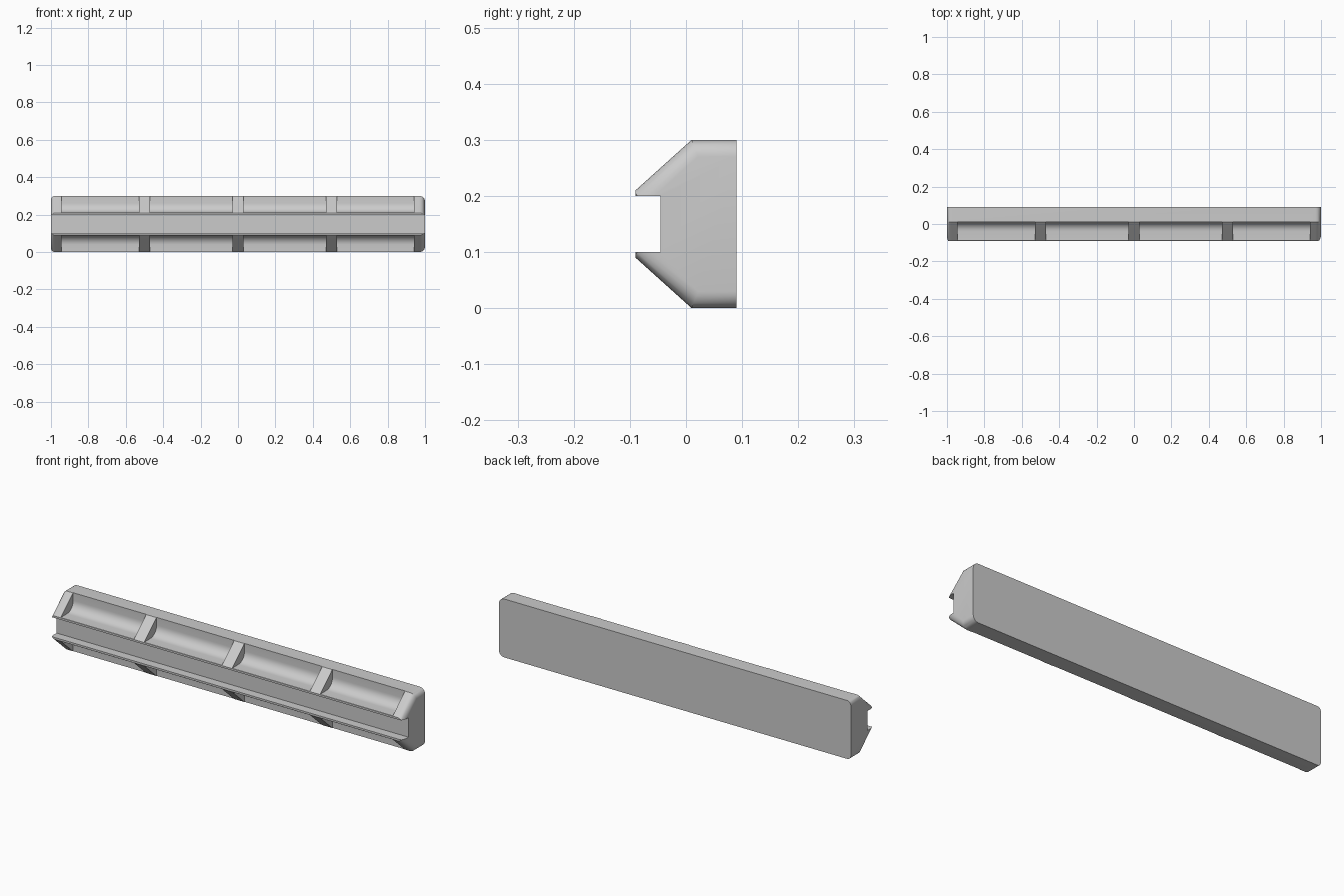
import bpy, bmesh
from math import sin, cos, pi

if "Cube" in bpy.data.objects:
    bpy.data.objects.remove(bpy.data.objects["Cube"])

MID = 0.15  # the section mirrors about this height


def section(d):
    """Slotted bar section (y, z) with its outer faces inset by d."""
    tip_y, tip_z = -0.09, 0.21 - 1.345 * d
    if tip_z < 0.201:
        tip_y += (0.201 - tip_z) / 0.9
        tip_z = 0.201
    upper = [(0.09, 0.3 - d), (0.01 + 0.383 * d, 0.3 - d), (tip_y, tip_z),
             (tip_y, 0.2), (-0.045, 0.2)]
    return upper + [(y, 2 * MID - z) for y, z in reversed(upper)]


def loft(name, stations):
    """Skin a list of (x, section points) and cap both ends."""
    bm = bmesh.new()
    rings = [[bm.verts.new((x, y, z)) for y, z in pts] for x, pts in stations]
    n = len(rings[0])
    for a, b in zip(rings, rings[1:]):
        for i in range(n):
            j = (i + 1) % n
            bm.faces.new((a[i], a[j], b[j], b[i]))
    bm.faces.new(rings[0])
    bm.faces.new(rings[-1])
    bmesh.ops.recalc_face_normals(bm, faces=bm.faces)
    mesh = bpy.data.meshes.new(name)
    bm.to_mesh(mesh)
    bm.free()
    obj = bpy.data.objects.new(name, mesh)
    bpy.context.collection.objects.link(obj)
    return obj


# Bar with rounded end corners
def rounded_end(r, steps=6):
    angles = [pi / 2 * i / steps for i in range(steps + 1)]
    return [(r * (1 - cos(a)), r * (1 - sin(a))) for a in angles]


left = [(-1 + t, section(d)) for t, d in rounded_end(0.022)]
right = [(1 - t, section(d)) for t, d in reversed(rounded_end(0.03))]
bar = loft("slotted_bar", left + right)

# Pockets between the ribs, with a rounded inner corner
R, WALL, FLOOR = 0.05, 0.012, 0.211
pocket = [(-0.13, 0.33), (-0.13, FLOOR)]
for i in range(9):
    a = pi / 2 * i / 8
    pocket.append((WALL - R + R * sin(a), FLOOR + R - R * cos(a)))
pocket.append((WALL, 0.33))

cutters = bpy.data.collections.new("pocket_cutters")
bpy.context.scene.collection.children.link(cutters)
for x0, x1 in ((-0.945, -0.529), (-0.471, -0.029), (0.029, 0.471), (0.529, 0.942)):
    for flip in (False, True):
        pts = [(y, 2 * MID - z if flip else z) for y, z in pocket]
        c = loft("pocket_cutter", [(x0, pts), (x1, pts)])
        c.hide_render = True
        cutters.objects.link(c)
        bpy.context.collection.objects.unlink(c)

bpy.ops.object.select_all(action='DESELECT')
bpy.context.view_layer.objects.active = bar
bar.select_set(True)
cut = bar.modifiers.new("pockets", 'BOOLEAN')
cut.operation = 'DIFFERENCE'
cut.operand_type = 'COLLECTION'
cut.collection = cutters
cut.solver = 'EXACT'
bpy.ops.object.modifier_apply(modifier=cut.name)
for c in list(cutters.objects):
    bpy.data.objects.remove(c)
bpy.data.collections.remove(cutters)

bpy.ops.object.shade_smooth_by_angle(angle=pi / 6)
